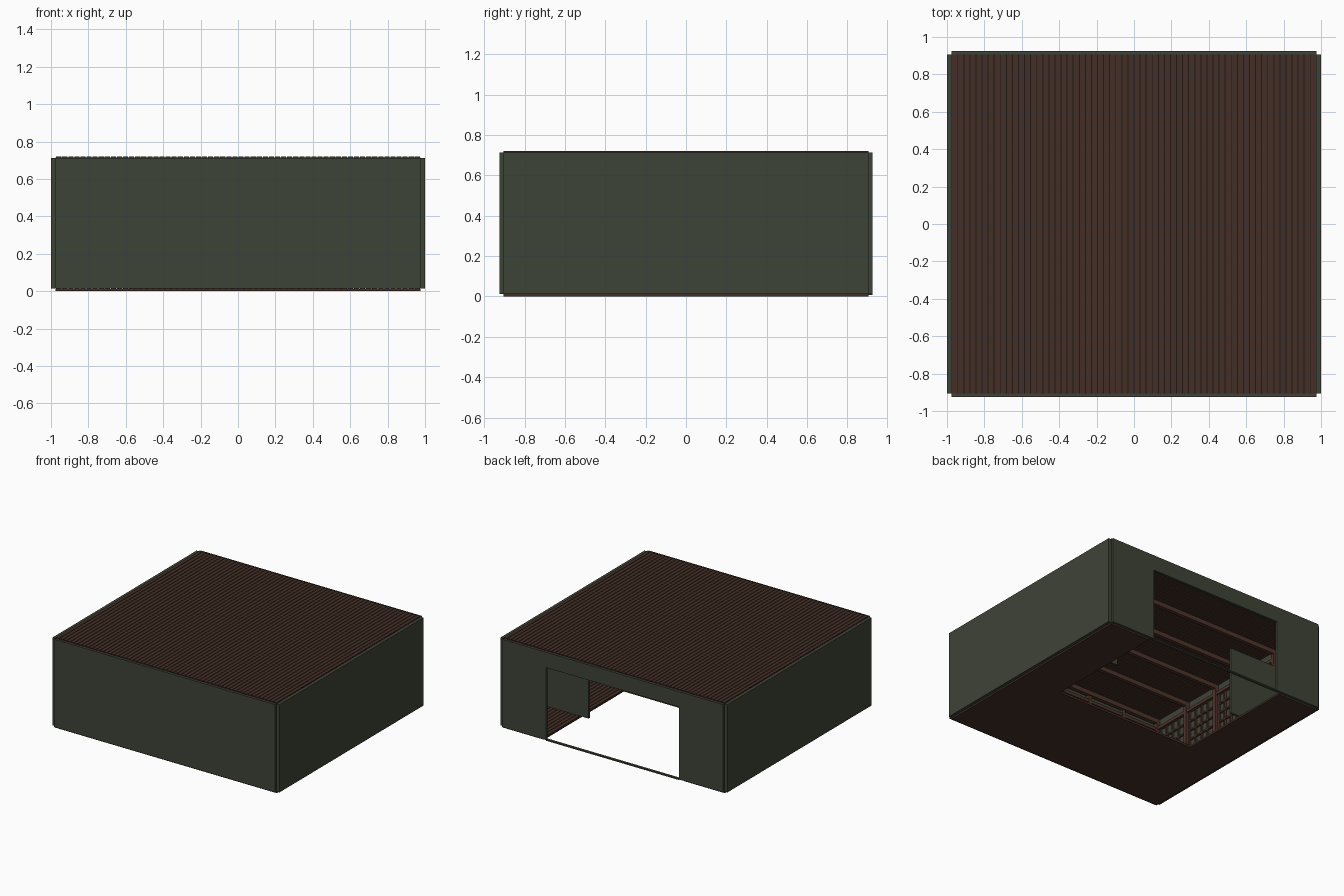
import bpy, bmesh

cube = bpy.data.objects.get("Cube")
if cube:
    bpy.data.objects.remove(cube, do_unlink=True)


def material(name, rgb):
    m = bpy.data.materials.new(name)
    m.use_nodes = True
    col = (*rgb, 1)
    m.diffuse_color = col
    bsdf = next(n for n in m.node_tree.nodes if n.type == 'BSDF_PRINCIPLED')
    bsdf.inputs["Base Color"].default_value = col
    bsdf.inputs["Roughness"].default_value = 0.9
    return m


GREEN = material("dark green plaster", (0.048, 0.056, 0.038))
BROWN = material("brown boards", (0.056, 0.028, 0.019))
BEAM = material("beam brown", (0.075, 0.035, 0.023))
SHADOW = material("dark seam", (0.014, 0.008, 0.006))


def boxes(name, mat, items):
    """One object from boxes given as (x0, x1, y0, y1, z0, z1)."""
    bm = bmesh.new()
    for x0, x1, y0, y1, z0, z1 in items:
        geo = bmesh.ops.create_cube(bm, size=1)
        for v in geo["verts"]:
            v.co.x = x1 if v.co.x > 0 else x0
            v.co.y = y1 if v.co.y > 0 else y0
            v.co.z = z1 if v.co.z > 0 else z0
    mesh = bpy.data.meshes.new(name)
    bm.to_mesh(mesh)
    bm.free()
    mesh.materials.append(mat)
    ob = bpy.data.objects.new(name, mesh)
    bpy.context.scene.collection.objects.link(ob)
    return ob


def both(items):
    """Add the mirror image across x = 0."""
    return items + [(-b, -a, *rest) for a, b, *rest in items]


# Overall sizes
IX, IY = 0.975, 0.905          # inner faces of the walls
OX, OY = 1.0, 0.925            # outer faces
BOT, TOP = 0.013, 0.713        # wall height range
COUNT = 60
PITCH = 2 * IX / COUNT
GAP = 0.0025
HOLE_X, HOLE_Y = 19 * PITCH, -0.1
DOOR, DOOR_TOP = 0.585, 0.59

# Roof: boards running front to back over a dark seam layer
edges = [-IX + i * PITCH for i in range(COUNT)]
boxes("roof_boards", BROWN,
      [(x + GAP, x + PITCH - GAP, -IY, IY, 0.7, 0.72) for x in edges])
boxes("roof_seams", SHADOW, [(-IX, IX, -IY, IY, 0.706, 0.714)])

# Floor: boards cut short where the entry pit is
boards = []
for x in edges:
    over_hole = abs(x + PITCH / 2) < HOLE_X
    boards.append((x + GAP, x + PITCH - GAP, -IY, HOLE_Y if over_hole else IY, 0.001, 0.017))
boxes("floor_boards", BROWN, boards)
boxes("floor_base", BROWN, [(-IX, IX, -IY, HOLE_Y, 0, 0.012),
                            (-IX, -HOLE_X, HOLE_Y, IY, 0, 0.012),
                            (HOLE_X, IX, HOLE_Y, IY, 0, 0.012)])

# Outer walls
boxes("front_wall", GREEN, [(-IX, IX, -OY, -IY, BOT, TOP)])
boxes("side_walls", GREEN, both([(IX, OX, -IY, IY, BOT, TOP)]))
boxes("back_wall", GREEN, both([(DOOR, IX, IY, OY, BOT, TOP)])
      + [(-DOOR, DOOR, IY, OY, DOOR_TOP, TOP), (-DOOR, DOOR, IY, OY, 0.008, 0.018)])

# Short partitions beside the entry pit
boxes("partitions", GREEN, both([(0.54, IX, 0.44, 0.455, 0.017, 0.56)]))

# Ceiling beams with posts below them
rows = [-0.88 + 0.33 * i for i in range(5)]
boxes("ceiling_beams", BEAM,
      [(-IX, IX, y - 0.015, y + 0.015, 0.665, 0.7) for y in rows])
boxes("side_posts", BEAM,
      both([(0.945, IX, y - 0.015, y + 0.015, 0.017, 0.665) for y in rows]))
cols = [-0.96 + 0.32 * i for i in range(7)]
boxes("front_posts", BEAM,
      [(x - 0.015, x + 0.015, -IY, -0.875, 0.017, 0.665) for x in cols])
boxes("wall_rails", BEAM,
      both([(0.95, IX, -IY, 0.44, z, z + 0.025) for z in (0.2, 0.61)])
      + [(-IX, IX, -IY, -0.88, z, z + 0.025) for z in (0.2, 0.61)])

# Lattice windows between the posts
Z0, Z1, BAR = 0.225, 0.61, 0.006


def lattice(u0, u1, place):
    """Grid of bars from u0 to u1 along a wall; place makes a box from u and z."""
    out = []
    for i in range(5):
        u = u0 + (u1 - u0) * i / 4
        out.append(place(u - BAR, u + BAR, Z0, Z1))
    for j in range(1, 5):
        z = Z0 + (Z1 - Z0) * j / 5
        out.append(place(u0, u1, z - BAR, z + BAR))
    return out


side, front = [], []
for y in rows[:-1]:
    side += lattice(y + 0.03, y + 0.3, lambda a, b, c, d: (0.96, IX, a, b, c, d))
for x in cols[:-1]:
    front += lattice(x + 0.03, x + 0.29, lambda a, b, c, d: (a, b, -IY, -0.89, c, d))
boxes("side_window_lattice", BEAM, both(side))
boxes("front_window_lattice", BEAM, front)
